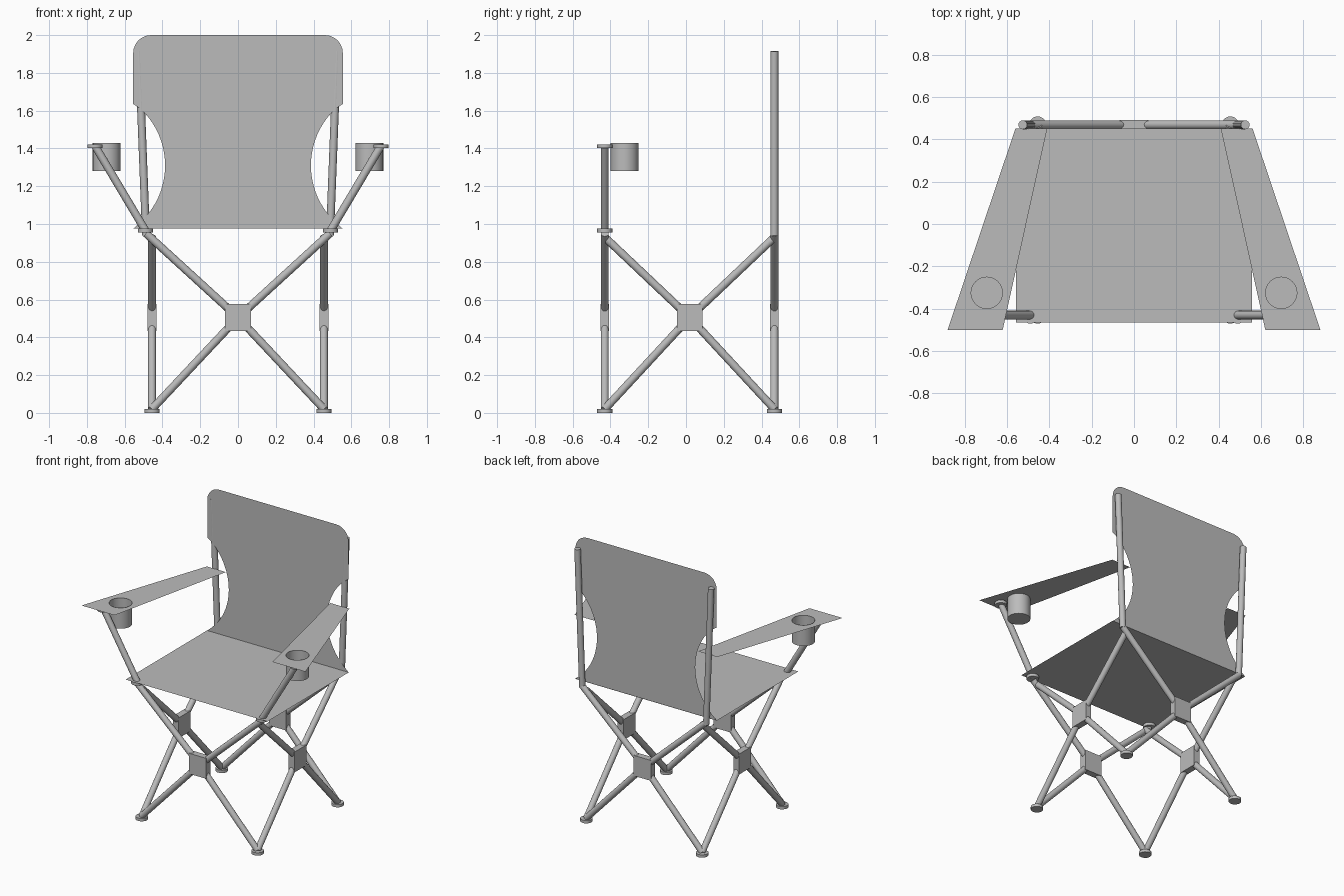
import bpy, bmesh, math
from mathutils import Vector

cube = bpy.data.objects.get("Cube")
if cube:
    bpy.data.objects.remove(cube, do_unlink=True)

grey = bpy.data.materials.new("plain grey")
grey.use_nodes = True
grey.diffuse_color = (0.5, 0.5, 0.5, 1)
grey.node_tree.nodes["Principled BSDF"].inputs["Base Color"].default_value = grey.diffuse_color

TUBE = 0.021
FRONT, BACK, SIDE = -0.43, 0.468, 0.455
MID = (FRONT + BACK) / 2
HUB_Z, SEAT_Z, ARM_Z = 0.505, 0.975, 1.428


def finish(ob, name, smooth=False):
    ob.name = name
    ob.data.materials.append(grey)
    if smooth:
        bpy.ops.object.shade_smooth_by_angle(angle=math.radians(35))
    return ob


def tube(name, a, b, r=TUBE, sides=16):
    a, b = Vector(a), Vector(b)
    bpy.ops.mesh.primitive_cylinder_add(vertices=sides, radius=r, depth=(b - a).length,
                                        location=(a + b) / 2,
                                        rotation=(b - a).to_track_quat('Z', 'Y').to_euler())
    return finish(bpy.context.object, name, True)


def disc(name, x, y, z, r=0.04):
    return tube(name, (x, y, z), (x, y, z + 0.02), r, 24)


def hub(name, x, y, size):
    bpy.ops.mesh.primitive_cube_add(size=1, location=(x, y, HUB_Z))
    ob = bpy.context.object
    ob.scale = size
    bpy.ops.object.transform_apply(location=False, rotation=False, scale=True)
    return finish(ob, name)


def sheet(name, *loops):
    """Flat cloth panel; loops after the first become holes."""
    bm = bmesh.new()
    for loop in loops:
        vs = [bm.verts.new(p) for p in loop]
        for i, v in enumerate(vs):
            bm.edges.new((v, vs[i - 1]))
    bmesh.ops.triangle_fill(bm, edges=bm.edges[:], use_beauty=True, use_dissolve=False)
    bmesh.ops.dissolve_limit(bm, angle_limit=0.01, verts=[], edges=bm.edges[:])
    me = bpy.data.meshes.new(name)
    bm.to_mesh(me)
    bm.free()
    ob = bpy.data.objects.new(name, me)
    bpy.context.collection.objects.link(ob)
    return finish(ob, name)


def arc(cx, cy, r, start, end, n):
    steps = [math.radians(start + (end - start) * i / n) for i in range(n + 1)]
    return [(cx + r * math.cos(t), cy + r * math.sin(t)) for t in steps]


# Crossed legs with a hub plate: front and back
for label, y in (("front", FRONT), ("back", BACK)):
    hub(label + "_hub", 0, y, (0.135, 0.046, 0.145))
    for side, s in (("left", 1), ("right", -1)):
        tube(f"{label}_lower_leg_{side}", (s * SIDE, y, 0.02), (0, y, HUB_Z))
        tube(f"{label}_upper_leg_{side}", (0, y, HUB_Z), (s * 0.487, y, 0.95))
        disc(f"{label}_foot_{side}", s * SIDE, y, 0)

for side, s in (("left", 1), ("right", -1)):
    # Crossed legs on the flank
    x = s * SIDE
    hub(side + "_hub", x, MID, (0.046, 0.135, 0.145))
    for label, y in (("front", FRONT), ("back", BACK)):
        tube(f"{side}_lower_leg_{label}", (x, y, 0.02), (x, MID, HUB_Z))
        tube(f"{side}_upper_leg_{label}", (x, MID, HUB_Z), (x, y, 0.93))

    # Back post, arm strut and its end discs
    tube("back_post_" + side, (s * 0.487, BACK, 0.94), (s * 0.525, BACK, 1.915))
    tube("arm_strut_" + side, (s * 0.49, FRONT, 0.965), (s * 0.755, FRONT, 1.41))
    disc("strut_joint_" + side, s * 0.49, FRONT, 0.955)
    disc("strut_cap_" + side, s * 0.758, FRONT, 1.402)

    # Armrest panel with a cup opening
    cup_x, cup_y, cup_r = s * 0.695, -0.325, 0.074
    outline = [(0.41, 0.45), (0.56, 0.45), (0.88, -0.5), (0.62, -0.5)]
    rim = arc(cup_x, cup_y, cup_r, 0, 348.75, 31)
    sheet("armrest_" + side, [(s * px, py, ARM_Z) for px, py in outline],
          [(px, py, ARM_Z) for px, py in rim])

    # Open cup holder
    cup = tube("cup_holder_" + side, (cup_x, cup_y, 1.28), (cup_x, cup_y, 1.43), cup_r, 32)
    bm = bmesh.new()
    bm.from_mesh(cup.data)
    top = max(bm.faces, key=lambda f: f.calc_center_median().z)
    bmesh.ops.delete(bm, geom=[top], context='FACES_ONLY')
    bm.to_mesh(cup.data)
    bm.free()

# Seat panel
sheet("seat", [(-0.557, -0.465, SEAT_Z), (0.557, -0.465, SEAT_Z),
               (0.557, 0.45, SEAT_Z), (-0.557, 0.45, SEAT_Z)])

# Backrest panel: rounded top corners and curved side cut-outs
half = [(0.555, SEAT_Z)]
half += arc(0.797, 1.31, 0.411, 228, 133, 20)
half += [(0.555, 1.635)]
half += arc(0.46, 1.905, 0.095, 0, 90, 6)
full = half + [(-x, z) for x, z in reversed(half)]
sheet("backrest", [(x, 0.448, z) for x, z in full])
